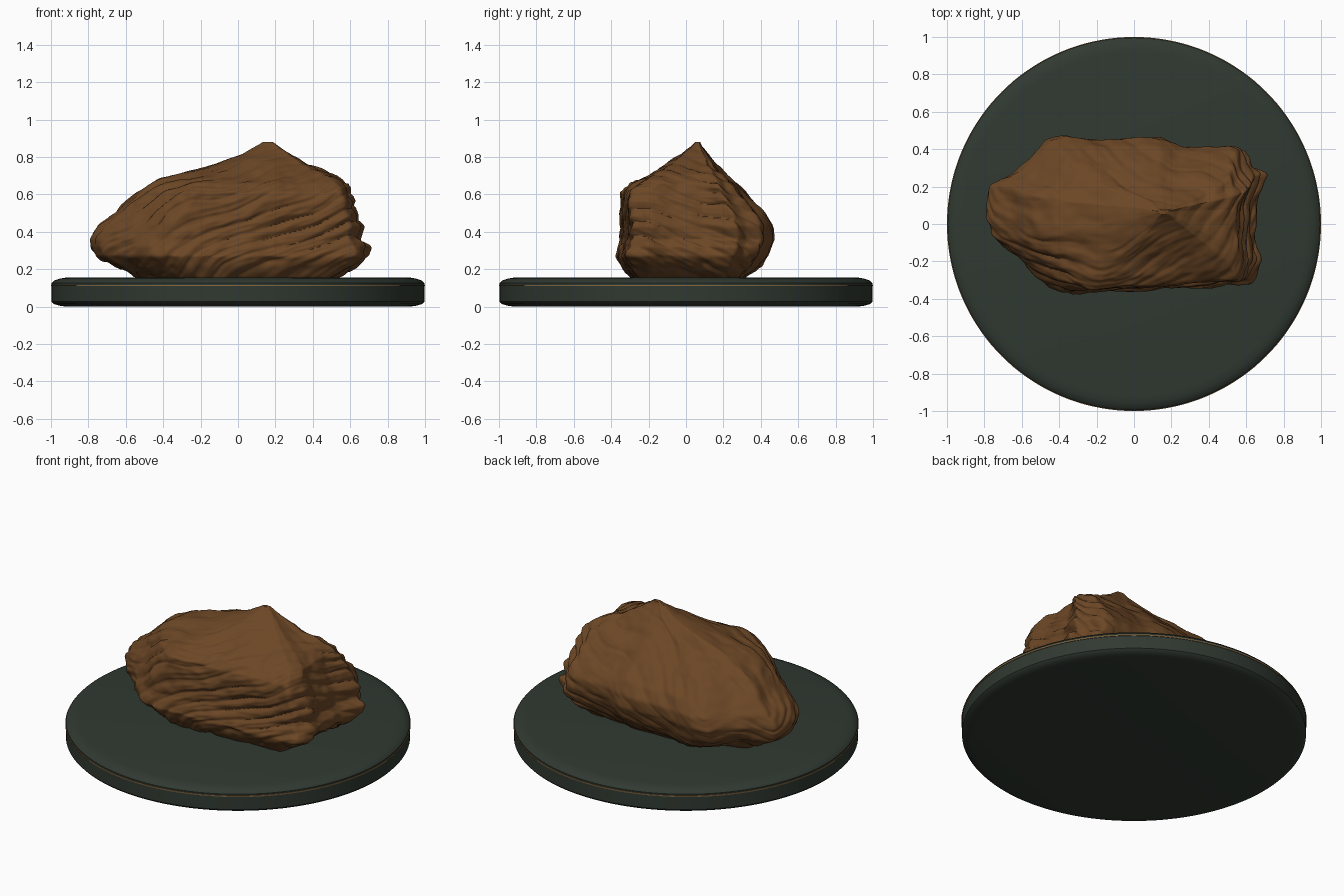
import bpy, bmesh, math
from mathutils import Vector, noise

if "Cube" in bpy.data.objects:
    bpy.data.objects.remove(bpy.data.objects["Cube"])


def material(name, rgb):
    m = bpy.data.materials.new(name)
    m.diffuse_color = (*rgb, 1)
    m.use_nodes = True
    m.node_tree.nodes["Principled BSDF"].inputs["Base Color"].default_value = m.diffuse_color
    return m


def finish(name, bm, mat, angle):
    bmesh.ops.recalc_face_normals(bm, faces=bm.faces)
    me = bpy.data.meshes.new(name)
    bm.to_mesh(me)
    bm.free()
    me.materials.append(mat)
    ob = bpy.data.objects.new(name, me)
    bpy.context.collection.objects.link(ob)
    bpy.ops.object.select_all(action='DESELECT')
    ob.select_set(True)
    bpy.context.view_layer.objects.active = ob
    bpy.ops.object.shade_smooth_by_angle(angle=math.radians(angle))
    return ob


def loft(rings, cap_start=True, cap_end=True, loop=False):
    """Skin a stack of closed rings with quads."""
    bm = bmesh.new()
    vs = [[bm.verts.new(p) for p in r] for r in rings]
    n = len(vs[0])
    pairs = list(zip(vs, vs[1:])) + ([(vs[-1], vs[0])] if loop else [])
    for a, b in pairs:
        for i in range(n):
            j = (i + 1) % n
            bm.faces.new((a[i], a[j], b[j], b[i]))
    if cap_start:
        bm.faces.new(vs[0][::-1])
    if cap_end:
        bm.faces.new(vs[-1])
    return bm


def circle(r, z, n=144):
    return [(r * math.cos(2 * math.pi * i / n), r * math.sin(2 * math.pi * i / n), z)
            for i in range(n)]


rock_brown = material("rock brown", (0.15, 0.063, 0.019))
base_green = material("dark green base", (0.03, 0.041, 0.031))
brass = material("brass trim", (0.24, 0.14, 0.055))

# Display base: chamfered disc
profile = [(0.92, 0.0), (0.955, 0.005), (0.985, 0.014), (0.996, 0.026), (0.996, 0.125),
           (0.985, 0.138), (0.955, 0.149), (0.92, 0.155)]
finish("display_base", loft([circle(r, z) for r, z in profile]), base_green, 40)

# Thin brass band round the rim
band = [(0.993, 0.109), (1.0, 0.109), (1.0, 0.116), (0.993, 0.116)]
finish("rim_band", loft([circle(r, z) for r, z in band], False, False, True), brass, 40)

# Rock: plan outline swept through levels of (z, left, right, front, back)
CX, CY = 0.16, 0.065
outline = [(-0.78, 0.04), (-0.77, 0.21), (-0.65, 0.27), (-0.47, 0.46), (-0.38, 0.48),
           (-0.2, 0.46), (0.13, 0.47), (0.25, 0.42), (0.59, 0.41), (0.63, 0.33),
           (0.71, 0.28), (0.645, 0.1), (0.65, -0.06), (0.68, -0.2), (0.63, -0.3),
           (0.3, -0.32), (0.05, -0.34), (-0.35, -0.36), (-0.47, -0.32), (-0.58, -0.22),
           (-0.74, -0.08)][::-1]
levels = [(0.13, -0.47, 0.47, -0.25, 0.27), (0.155, -0.53, 0.53, -0.29, 0.31),
          (0.22, -0.66, 0.65, -0.345, 0.40), (0.27, -0.75, 0.71, -0.375, 0.44),
          (0.32, -0.775, 0.715, -0.36, 0.46), (0.36, -0.78, 0.67, -0.34, 0.475),
          (0.43, -0.745, 0.685, -0.335, 0.475), (0.50, -0.66, 0.645, -0.345, 0.43),
          (0.56, -0.60, 0.635, -0.35, 0.37), (0.61, -0.54, 0.62, -0.345, 0.325),
          (0.66, -0.46, 0.60, -0.29, 0.275), (0.70, -0.36, 0.525, -0.205, 0.225),
          (0.76, -0.14, 0.39, -0.11, 0.165), (0.81, 0.02, 0.29, -0.03, 0.125),
          (0.86, 0.10, 0.215, 0.03, 0.085), (0.885, 0.14, 0.18, 0.055, 0.075)]


def unit(p):
    x, y = p[0] - CX, p[1] - CY
    return Vector((x / (0.94 if x < 0 else 0.555), y / 0.42))


def resample(pts, n):
    """Even spacing along a closed outline."""
    pts = [Vector(p) for p in pts]
    segs = list(zip(pts, pts[1:] + pts[:1]))
    total = sum((b - a).length for a, b in segs)
    out, k, start = [], 0, 0.0
    for i in range(n):
        d = total * i / n
        while d > start + (segs[k][1] - segs[k][0]).length:
            start += (segs[k][1] - segs[k][0]).length
            k += 1
        a, b = segs[k]
        out.append(a.lerp(b, (d - start) / (b - a).length))
    return out


plan = [unit(p) for p in resample(outline, 400)]
STEPS = 10
rings = []
for a, b in zip(levels, levels[1:]):
    for s in range(STEPS):
        z, l, r, f, k = [u + (v - u) * s / STEPS for u, v in zip(a, b)]
        rings.append([(CX + u.x * (CX - l if u.x < 0 else r - CX),
                       CY + u.y * (CY - f if u.y < 0 else k - CY), z) for u in plan])
bm = loft(rings)

# Soften the level breaks, then press slanting strata and lumps into the surface
for _ in range(6):
    bmesh.ops.smooth_vert(bm, verts=bm.verts, factor=0.5,
                          use_axis_x=True, use_axis_y=True, use_axis_z=True)
bmesh.ops.recalc_face_normals(bm, faces=bm.faces)
bm.normal_update()
moves = []
for v in bm.verts:
    p = v.co
    fade = min(1, max(0, (0.89 - p.z) / 0.22))
    back = 0.5 if p.y > 0.2 and p.x < 0.5 else 1.0
    s = p.z - 0.42 * p.x + 0.35 * p.y + 0.09 * noise.noise(p * 2.6)
    wave = 1 - 2 * abs(math.sin(s * math.pi / 0.085)) ** 0.8
    mask = 0.55 + 0.6 * noise.noise(p * 3.5 + Vector((3, 1, 7)))
    fine = noise.noise(Vector((p.x * 9 + p.z * 4, p.y * 9, s * 45)))
    d = (-0.010 * wave * mask * back + 0.006 * fine * back
         + 0.016 * noise.noise(p * 6) + 0.005 * noise.noise(p * 17))
    moves.append(v.normal * d * fade)
for v, m in zip(bm.verts, moves):
    v.co += m
    v.co.z = max(v.co.z, 0.1)
finish("rock", bm, rock_brown, 50)
